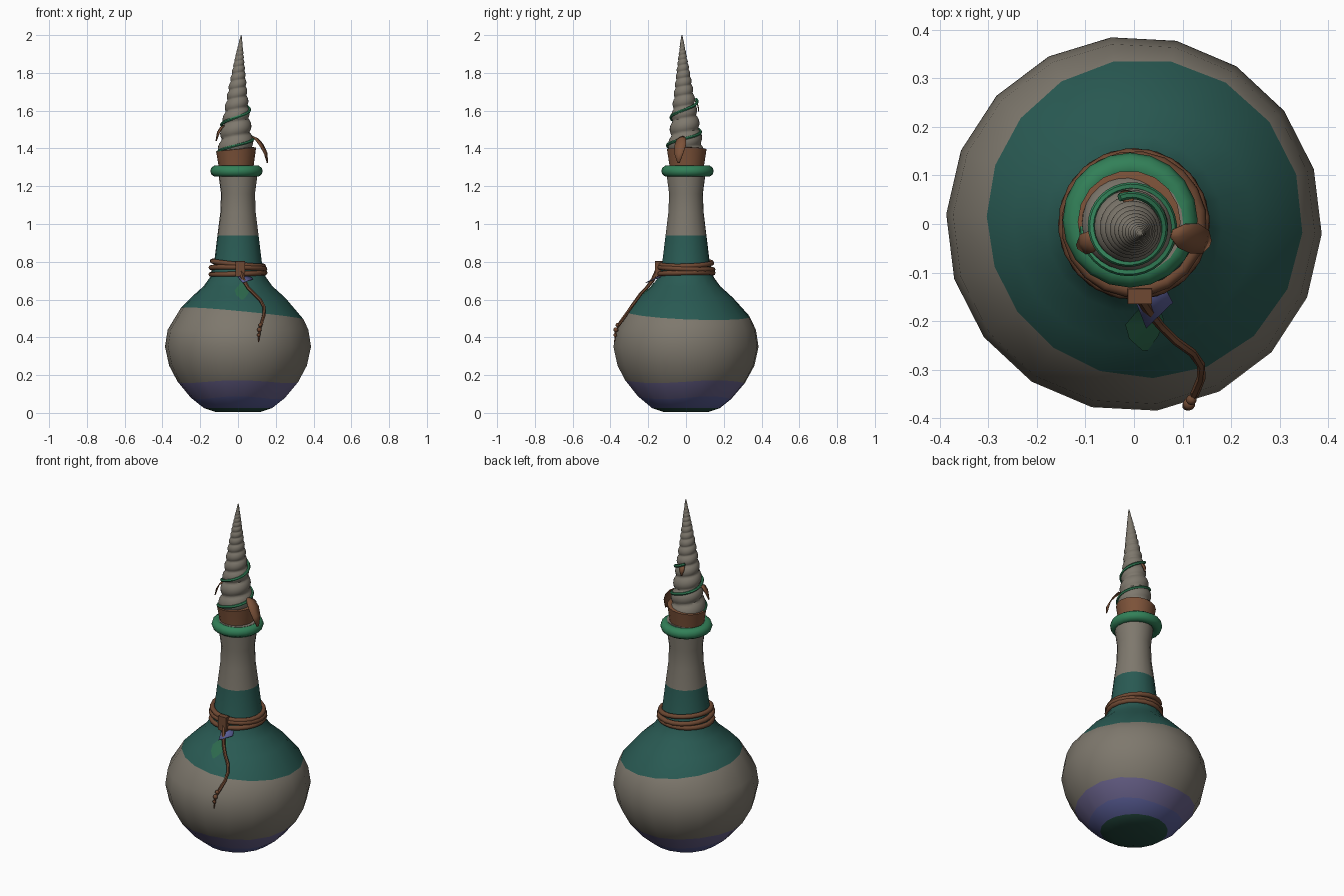
import bpy, bmesh, math
from mathutils import Vector

if "Cube" in bpy.data.objects:
    bpy.data.objects.remove(bpy.data.objects["Cube"])


def mat(name, r, g, b):
    m = bpy.data.materials.new(name)
    lin = [((c / 255 + 0.055) / 1.055) ** 2.4 for c in (r, g, b)]
    m.diffuse_color = (*lin, 1)
    m.use_nodes = True
    m.node_tree.nodes["Principled BSDF"].inputs["Base Color"].default_value = m.diffuse_color
    return m


GREY = mat("warm grey", 126, 120, 109)
TEAL = mat("deep teal", 41, 90, 83)
PURPLE = mat("dull purple", 104, 97, 138)
BLUE = mat("slate blue", 88, 92, 148)
DARK = mat("dark green", 36, 72, 62)
GREEN = mat("ring green", 50, 128, 88)
LEAF = mat("patch green", 44, 104, 76)
BROWN = mat("cork brown", 124, 82, 57)
ROPE = mat("rope brown", 110, 72, 50)


def finish(bm, name, mats, angle=50):
    bmesh.ops.recalc_face_normals(bm, faces=bm.faces)
    me = bpy.data.meshes.new(name)
    bm.to_mesh(me)
    bm.free()
    ob = bpy.data.objects.new(name, me)
    bpy.context.collection.objects.link(ob)
    for m in mats:
        me.materials.append(m)
    bpy.ops.object.select_all(action='DESELECT')
    ob.select_set(True)
    bpy.context.view_layer.objects.active = ob
    bpy.ops.object.shade_smooth_by_angle(angle=math.radians(angle))
    return ob


def skin(rings, name, mats, closed=True, caps=True, pick=None, angle=50):
    """Bridge rows of points; pick(row) chooses the material."""
    bm = bmesh.new()
    vs = [[bm.verts.new(p) for p in ring] for ring in rings]
    n = len(vs[0])
    for i in range(len(vs) - 1):
        for j in range(n if closed else n - 1):
            k = (j + 1) % n
            f = bm.faces.new((vs[i][j], vs[i][k], vs[i + 1][k], vs[i + 1][j]))
            f.material_index = pick(i) if pick else 0
    if caps:
        bm.faces.new(vs[0]).material_index = pick(0) if pick else 0
        bm.faces.new(vs[-1]).material_index = pick(len(vs) - 2) if pick else 0
    return finish(bm, name, mats, angle)


def tube(points, radius, name, m, sides=6):
    """Sweep a small polygon along a path; radius may be a list."""
    pts = [Vector(p) for p in points]
    rings = []
    for i, p in enumerate(pts):
        t = (pts[min(i + 1, len(pts) - 1)] - pts[max(i - 1, 0)]).normalized()
        ref = Vector((0, 0, 1)) if abs(t.z) < 0.9 else Vector((0, 1, 0))
        u = t.cross(ref).normalized()
        v = t.cross(u)
        r = radius[i] if isinstance(radius, list) else radius
        rings.append([p + r * (u * math.cos(a) + v * math.sin(a))
                      for a in (2 * math.pi * k / sides for k in range(sides))])
    return skin(rings, name, [m])


# bottle: 18-sided lathe with colour bands by height
PROFILE = [(0.005, 0.12), (0.025, 0.18), (0.08, 0.25), (0.165, 0.32), (0.25, 0.365),
           (0.35, 0.387), (0.44, 0.373), (0.52, 0.33), (0.61, 0.25), (0.67, 0.183),
           (0.72, 0.147), (0.80, 0.126), (0.94, 0.109), (1.06, 0.094), (1.16, 0.09),
           (1.25, 0.102), (1.31, 0.102)]


def rad(z):
    for (z0, r0), (z1, r1) in zip(PROFILE, PROFILE[1:]):
        if z <= z1:
            return r0 + (r1 - r0) * (z - z0) / (z1 - z0)
    return PROFILE[-1][1]


rings = []
for z, r in PROFILE:
    ring = []
    for k in range(18):
        a = math.radians(20 * k - 3)
        zz, rr = z, r
        if z == 0.52:      # wavy lower edge of the teal shoulder
            zz = z + 0.005 - 0.03 * math.cos(a) - 0.015 * math.sin(a)
            rr = rad(zz) + 0.004
        elif z in (0.08, 0.165):
            zz = z + 0.008 * math.sin(3 * a)
            rr = rad(zz)
        ring.append((rr * math.cos(a), rr * math.sin(a), zz))
    rings.append(ring)
BANDS = [4, 3, 2, 0, 0, 0, 0, 1, 1, 1, 1, 1, 0, 0, 0, 0]
skin(rings, "bottle", [GREY, TEAL, PURPLE, BLUE, DARK], pick=lambda i: BANDS[i])

# lip ring
bpy.ops.mesh.primitive_torus_add(major_radius=0.109, minor_radius=0.03, major_segments=20,
                                 minor_segments=10, location=(-0.008, 0.008, 1.28))
ring = bpy.context.object
ring.name = "lip_ring"
ring.data.materials.append(GREEN)
bpy.ops.object.shade_smooth()

# cork, with a slightly slanted top
cork = []
for r, z, tilt in [(0.09, 1.28, 0), (0.093, 1.31, 0), (0.106, 1.395, 0.1), (0.088, 1.398, 0.1)]:
    cork.append([(-0.01 + r * math.cos(a), 0.004 + r * math.sin(a), z + tilt * r * math.cos(a))
                 for a in (math.pi * k / 9 for k in range(18))])
skin(cork, "cork", [BROWN], angle=40)

# spiral shell stopper: bulging whorls that shrink towards the tip
rings = []
ROWS, SIDES = 150, 28
for i in range(ROWS + 1):
    h = 0.69 * (0.07 / 0.69) ** (i / ROWS)
    z = 2.07 - h
    t = (z - 1.38) / 0.62
    env = 0.098 * (1 - t) ** 0.92 + 0.002
    depth = 0.20 * (1 - 0.3 * t)
    ring = []
    for k in range(SIDES):
        a = 2 * math.pi * k / SIDES
        s = abs(math.sin(math.pi * (-math.log(h) / 0.135 - k / SIDES)))
        r = env * (1 - depth + depth * s ** 0.7)
        ring.append((-0.01 + 0.027 * t * t + r * math.cos(a),
                     -0.022 * t + r * math.sin(a), z))
    rings.append(ring)
skin(rings, "spiral_shell", [GREY], angle=60)

# vine climbing round the shell
vine = []
for i in range(61):
    t = i / 60
    a = math.radians(180 + 650 * t)
    r = 0.098 - 0.034 * t
    vine.append((-0.008 + r * math.cos(a), -0.006 + r * math.sin(a), 1.38 + 0.26 * t + 0.02 * t ** 4))
tube(vine, 0.008, "vine", GREEN)


def leaf(name, spine, side, width):
    """Folded thin leaf along a spine."""
    n = len(spine) - 1
    rows = []
    s = Vector(side).normalized()
    for i, p in enumerate(spine):
        w = width * (math.sin(math.pi * (0.06 + 0.9 * i / n)) ** 0.8)
        p = Vector(p)
        drop = Vector((0, 0, -0.15 * w))
        rows.append([p - s * w + drop, p, p + s * w + drop])
    ob = skin(rows, name, [BROWN], closed=False, caps=False)
    ob.modifiers.new("thickness", 'SOLIDIFY').thickness = 0.004


# dry leaves on the vine
leaf("leaf_right", [(0.078, -0.02, 1.465), (0.10, -0.025, 1.455), (0.125, -0.03, 1.425),
                    (0.148, -0.038, 1.38), (0.158, -0.04, 1.325)], (0.3, 1, 0.1), 0.032)
leaf("leaf_left", [(-0.07, -0.03, 1.525), (-0.09, -0.037, 1.515), (-0.105, -0.042, 1.49),
                   (-0.118, -0.047, 1.44)], (-0.3, 1, 0), 0.024)
leaf("leaf_back", [(-0.01, 0.042, 1.655), (-0.013, 0.055, 1.65), (-0.016, 0.065, 1.63),
                   (-0.018, 0.07, 1.595)], (1, 0.1, 0), 0.017)

# rope wound three times round the neck
for i, (z, R, tx, ty) in enumerate([(0.738, 0.143, 0.02, -0.03), (0.765, 0.143, -0.04, 0.03),
                                    (0.79, 0.137, 0.05, 0.09)]):
    bpy.ops.mesh.primitive_torus_add(major_radius=R, minor_radius=0.0135, major_segments=20,
                                     minor_segments=8, location=(0, 0, z), rotation=(tx, ty, 0.1 * i))
    o = bpy.context.object
    o.name = "rope_turn_%d" % (i + 1)
    o.data.materials.append(ROPE)
    bpy.ops.object.shade_smooth()

# knot
bpy.ops.mesh.primitive_cube_add(size=1, location=(0.012, -0.149, 0.762))
knot = bpy.context.object
knot.name = "rope_knot"
knot.dimensions = (0.05, 0.032, 0.082)
knot.data.materials.append(ROPE)
bev = knot.modifiers.new("round", 'BEVEL')
bev.width, bev.segments = 0.01, 2

# hanging cord with beads at the end
tube([(0.015, -0.155, 0.75), (0.028, -0.175, 0.705), (0.055, -0.21, 0.66), (0.085, -0.24, 0.63),
      (0.12, -0.265, 0.595), (0.138, -0.29, 0.56), (0.138, -0.318, 0.52), (0.125, -0.35, 0.475),
      (0.114, -0.372, 0.43), (0.108, -0.378, 0.375)],
     [0.011] * 2 + [0.009] * 6 + [0.006, 0.003], "hanging_cord", ROPE)
for i, (x, y, z, r) in enumerate([(0.118, -0.362, 0.465, 0.011), (0.113, -0.371, 0.44, 0.013),
                                  (0.109, -0.374, 0.412, 0.010)]):
    bpy.ops.mesh.primitive_uv_sphere_add(segments=10, ring_count=6, radius=r, location=(x, y, z))
    bpy.context.object.name = "cord_bead_%d" % (i + 1)
    bpy.context.object.data.materials.append(ROPE)
    bpy.ops.object.shade_smooth()

# painted leaf patch on the front shoulder
rows = []
for z, x0, x1 in [(0.60, 0.018, 0.028), (0.625, -0.01, 0.05), (0.65, -0.018, 0.062),
                  (0.67, 0.0, 0.055), (0.69, 0.015, 0.035)]:
    r = rad(z) + 0.003
    rows.append([(x, -math.sqrt(r * r - x * x), z) for x in (x0, (x0 + x1) / 2, x1)])
skin(rows, "leaf_patch", [LEAF], closed=False, caps=False)

# small blue tag tucked under the rope
tag = skin([[(-0.01, -0.125, 0.735), (0.055, -0.115, 0.73)],
            [(0.025, -0.215, 0.69), (0.08, -0.162, 0.71)]],
           "blue_tag", [BLUE], closed=False, caps=False)
tag.modifiers.new("thickness", 'SOLIDIFY').thickness = 0.003
